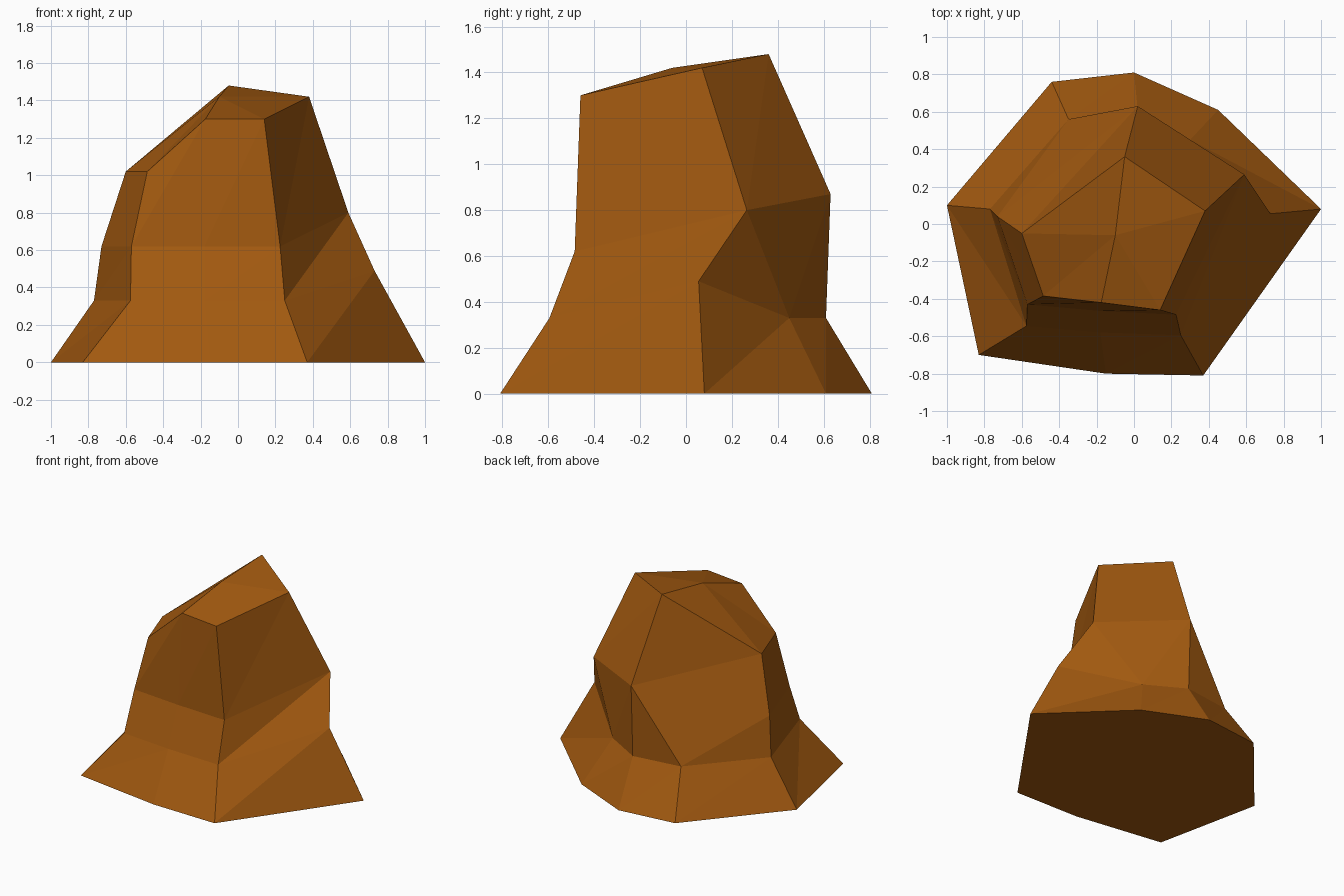
import bpy
import bmesh

if "Cube" in bpy.data.objects:
    bpy.data.objects.remove(bpy.data.objects["Cube"])

# Rock: stacked rings, counter-clockwise from the left
# (left, front-left, front, front-right, right, back-right, back, back-left)
base = [(-1, .1, 0), (-.83, -.7, 0), (-.15, -.8, 0), (.37, -.81, 0),
        (1, .08, 0), (.45, .61, 0), (0, .81, 0), (-.44, .76, 0)]
foot = [(-.77, .08, .33), (-.575, -.545, .33), (-.18, -.58, .33), (.25, -.595, .33),
        (.73, .055, .49), (.3, .45, .33), (.02, .61, .33), (-.35, .56, .33)]
waist = [(-.73, .04, .62), (-.57, -.43, .62), (-.18, -.465, .62), (.225, -.485, .62),
         (.59, .265, .8), (.02, .63, .87)]
rim = [(-.6, -.05, 1.02), (-.485, -.385, 1.02), (-.175, -.42, 1.30), (.14, -.46, 1.30),
       (.38, .07, 1.42), (-.05, .36, 1.48)]
peak = (-.1, -.06, 1.42)

bm = bmesh.new()


def ring(points):
    vs = [bm.verts.new(p) for p in points]
    # six-sided rings share their right and back corners between two columns
    return vs if len(vs) == 8 else vs[:5] + [vs[4], vs[5], vs[5]]


def triangle(*vs):
    if len(set(vs)) == 3:
        bm.faces.new(vs)


# Sides
rings = [ring(r) for r in (base, foot, waist, rim)]
for lo, hi in zip(rings, rings[1:]):
    for i in range(8):
        j = (i + 1) % 8
        triangle(lo[i], lo[j], hi[j])
        triangle(lo[i], hi[j], hi[i])

# Top fan and flat underside
top = bm.verts.new(peak)
for i in range(8):
    triangle(rings[-1][i], rings[-1][(i + 1) % 8], top)
bm.faces.new(rings[0][::-1])
bmesh.ops.recalc_face_normals(bm, faces=bm.faces)

mesh = bpy.data.meshes.new("rock")
bm.to_mesh(mesh)
bm.free()
mat = bpy.data.materials.new("orange brown stone")
mat.diffuse_color = (.36, .1, .005, 1)
mat.use_nodes = True
mat.node_tree.nodes["Principled BSDF"].inputs["Base Color"].default_value = mat.diffuse_color
mesh.materials.append(mat)
bpy.context.collection.objects.link(bpy.data.objects.new("rock", mesh))
